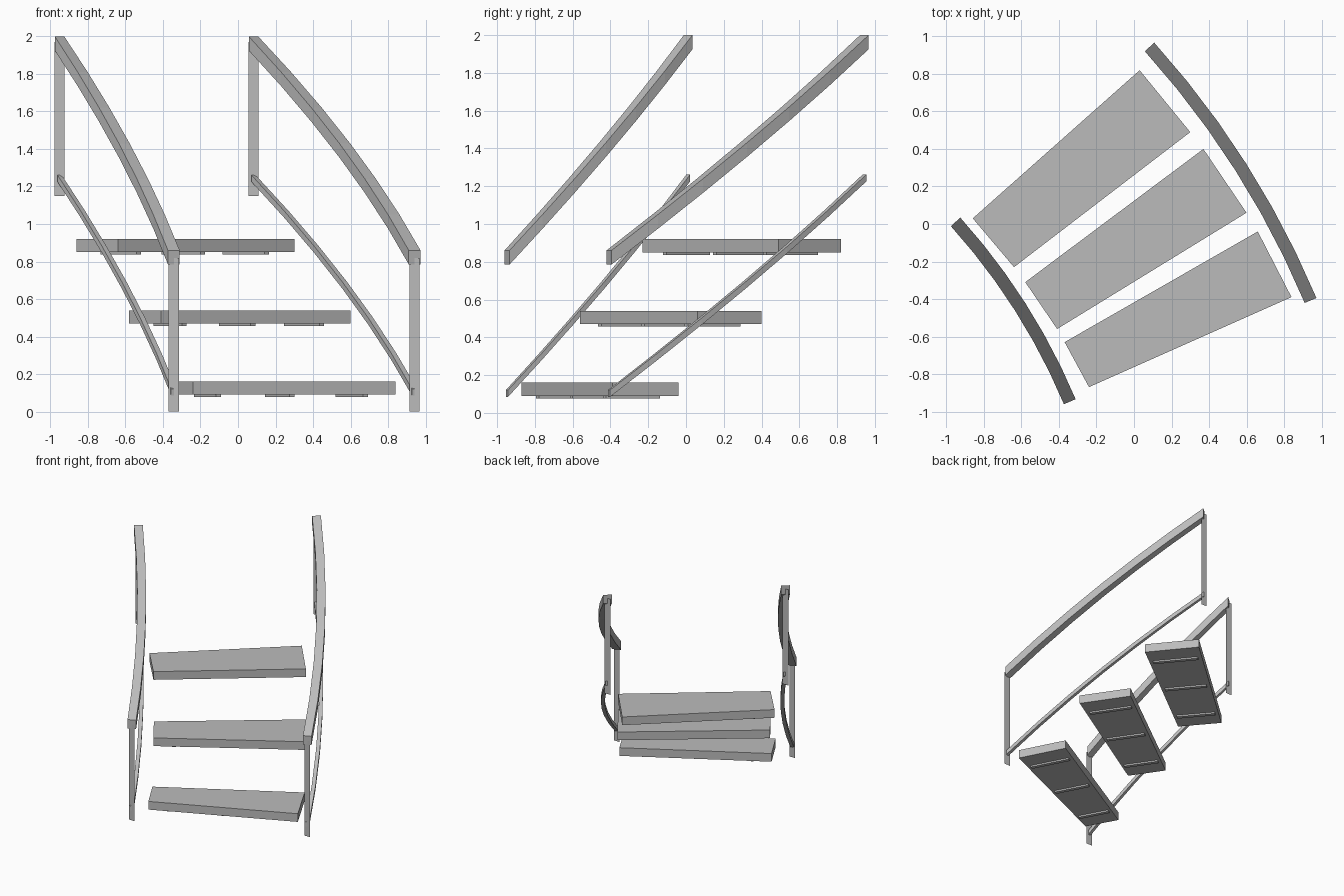
import bpy, bmesh, math
from mathutils import Vector

cube = bpy.data.objects.get("Cube")
if cube:
    bpy.data.objects.remove(cube, do_unlink=True)

grey = bpy.data.materials.new("plain_grey")
grey.use_nodes = True
grey.diffuse_color = (0.5, 0.5, 0.5, 1)
grey.node_tree.nodes["Principled BSDF"].inputs["Base Color"].default_value = (0.5, 0.5, 0.5, 1)

CENTRE = Vector((-3.474, -2.264, 0))      # axis of the curved flight
LOW, HIGH = math.radians(22.8), math.radians(42.05)
RADII = {"left": 4.79, "right": 3.397}
RISE = 1.14


def finish(name, bm):
    bmesh.ops.recalc_face_normals(bm, faces=bm.faces)
    mesh = bpy.data.meshes.new(name)
    bm.to_mesh(mesh)
    bm.free()
    mesh.materials.append(grey)
    obj = bpy.data.objects.new(name, mesh)
    bpy.context.collection.objects.link(obj)


def polar(radius, angle, z):
    return CENTRE + Vector((radius * math.cos(angle), radius * math.sin(angle), z))


def rail(name, radius, width, bottom, height, segments=6):
    """Rectangular bar swept up the curve."""
    bm = bmesh.new()
    rings = []
    for i in range(segments + 1):
        t = i / segments
        angle = LOW + t * (HIGH - LOW)
        z = bottom + t * RISE
        rings.append([bm.verts.new(polar(radius + side * width / 2, angle, z + up * height))
                      for side, up in ((-1, 0), (1, 0), (1, 1), (-1, 1))])
    for a, b in zip(rings, rings[1:]):
        for k in range(4):
            n = (k + 1) % 4
            bm.faces.new((a[k], a[n], b[n], b[k]))
    bm.faces.new(rings[0])
    bm.faces.new(rings[-1])
    finish(name, bm)


def post(name, radius, angle, bottom, top, width=0.055):
    """Flat upright sheet facing the front."""
    p = polar(radius, angle, 0)
    bm = bmesh.new()
    bm.faces.new([bm.verts.new((p.x + s * width / 2, p.y, z))
                  for s, z in ((-1, bottom), (1, bottom), (1, top), (-1, top))])
    finish(name, bm)


def slab(name, corners, bottom, top):
    """Flat-topped block over a four-cornered outline."""
    bm = bmesh.new()
    face = bm.faces.new([bm.verts.new((c[0], c[1], bottom)) for c in corners])
    out = bmesh.ops.extrude_face_region(bm, geom=[face])
    verts = [g for g in out["geom"] if isinstance(g, bmesh.types.BMVert)]
    bmesh.ops.translate(bm, verts=verts, vec=(0, 0, top - bottom))
    finish(name, bm)


# Handrails, lower rails and posts on both sides
for side, radius in RADII.items():
    rail(side + "_handrail", radius, 0.068, 0.785, 0.075)
    rail(side + "_lower_rail", radius, 0.03, 0.085, 0.036)
    post(side + "_front_post", radius, LOW, 0, 0.82)
    post(side + "_back_post", radius, HIGH, 1.15, 1.97)

# Treads: back right, back left, front left, front right corners
treads = [
    ((-0.37, -0.63), (0.66, -0.04), (0.84, -0.39), (-0.24, -0.87)),
    ((-0.58, -0.31), (0.37, 0.40), (0.60, 0.06), (-0.41, -0.56)),
    ((-0.86, 0.03), (0.03, 0.82), (0.30, 0.49), (-0.64, -0.23)),
]
for i, outline in enumerate(treads):
    z = 0.09 + 0.38 * i
    slab(f"tread_{i + 1}", outline, z, z + 0.07)
    br, bl, fl, fr = (Vector(c) for c in outline)
    # Three battens across the underside
    for j, t in enumerate((0.135, 0.5, 0.865)):
        back, front = br.lerp(bl, t), fr.lerp(fl, t)
        mid, half = (back + front) / 2, (front - back) * 0.425
        across = Vector((-half.y, half.x)).normalized() * 0.015
        slab(f"tread_{i + 1}_batten_{j + 1}",
             (mid - half - across, mid + half - across, mid + half + across, mid - half + across),
             z - 0.013, z)
